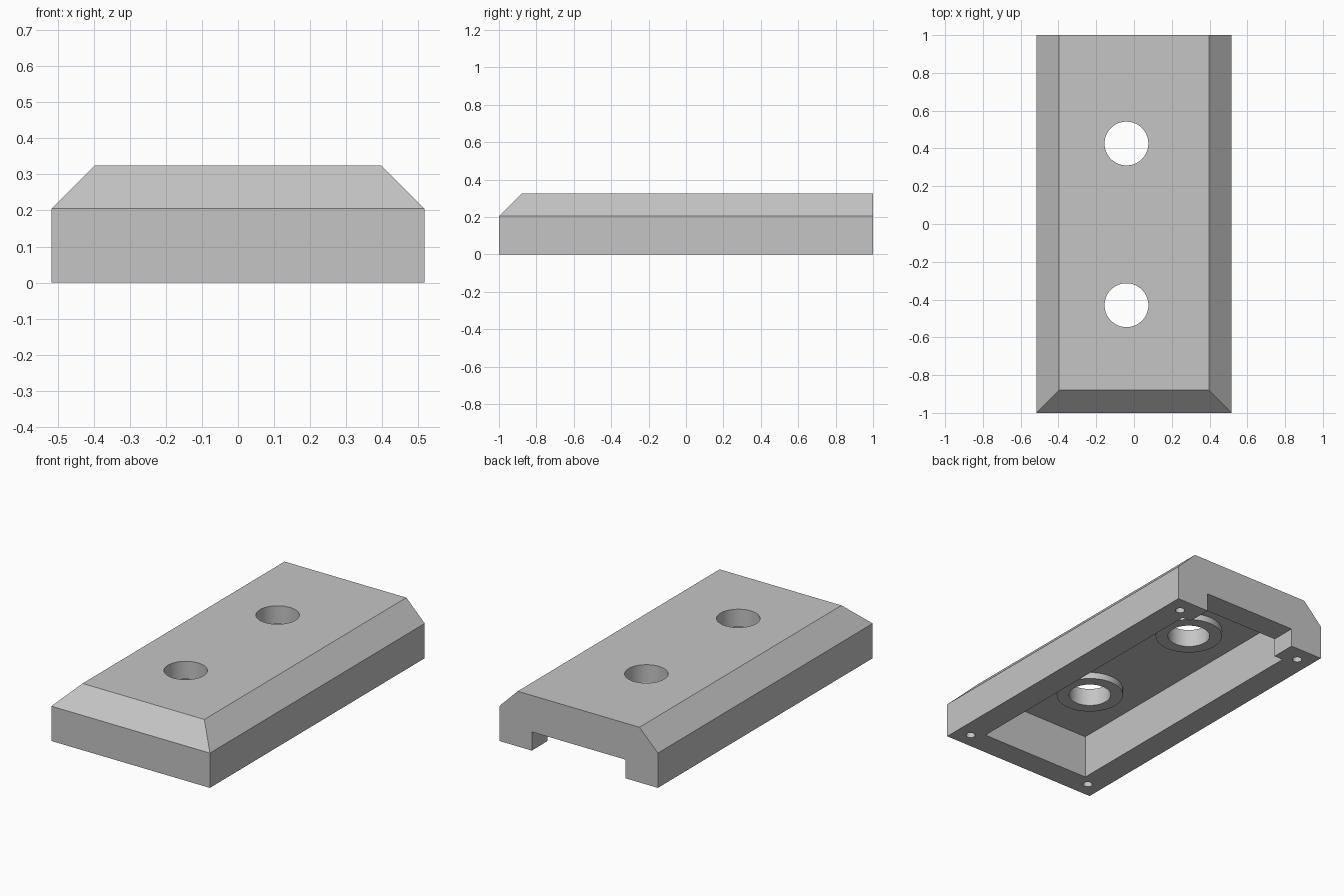
import bpy, bmesh

cube = bpy.data.objects.get("Cube")
if cube:
    bpy.data.objects.remove(cube, do_unlink=True)

grey = bpy.data.materials.new("plain_grey")
grey.use_nodes = True
colour = (0.56, 0.56, 0.56, 1)
grey.diffuse_color = colour
grey.node_tree.nodes["Principled BSDF"].inputs["Base Color"].default_value = colour


def finish(name, bm):
    bmesh.ops.recalc_face_normals(bm, faces=bm.faces)
    mesh = bpy.data.meshes.new(name)
    bm.to_mesh(mesh)
    bm.free()
    mesh.materials.append(grey)
    obj = bpy.data.objects.new(name, mesh)
    bpy.context.collection.objects.link(obj)
    return obj


def box(name, x0, x1, y0, y1, z0, z1):
    bm = bmesh.new()
    bmesh.ops.create_cube(bm, size=1)
    for v in bm.verts:
        v.co = (x1 if v.co.x > 0 else x0,
                y1 if v.co.y > 0 else y0,
                z1 if v.co.z > 0 else z0)
    return finish(name, bm)


def cylinder(name, x, y, radius, z0, z1, sides=64):
    bm = bmesh.new()
    bmesh.ops.create_cone(bm, cap_ends=True, segments=sides,
                          radius1=radius, radius2=radius, depth=z1 - z0)
    bmesh.ops.translate(bm, verts=bm.verts, vec=(x, y, (z0 + z1) / 2))
    return finish(name, bm)


def combine(target, tool, operation):
    mod = target.modifiers.new(tool.name, "BOOLEAN")
    mod.operation = operation
    mod.solver = "EXACT"
    mod.object = tool
    bpy.context.view_layer.objects.active = target
    bpy.ops.object.modifier_apply(modifier=mod.name)
    bpy.data.objects.remove(tool, do_unlink=True)


W, SHOULDER, TOP, BEVEL = 0.517, 0.205, 0.325, 0.12

# Block with sloped sides and front, and a straight back
bm = bmesh.new()
rings = []
for z, inset in ((0, 0), (SHOULDER, 0), (TOP, BEVEL)):
    w = W - inset
    rings.append([bm.verts.new((x, y, z)) for x, y in
                  ((-w, inset - 1), (w, inset - 1), (w, 1), (-w, 1))])
bm.faces.new(rings[0])
bm.faces.new(rings[2])
for low, high in zip(rings, rings[1:]):
    for i in range(4):
        j = (i + 1) % 4
        bm.faces.new((low[i], low[j], high[j], high[i]))
body = finish("cover_block", bm)

# Underside pocket and cable opening through the back
combine(body, box("pocket", -0.362, 0.362, -0.853, 0.853, -0.1, 0.258), "DIFFERENCE")
combine(body, box("back_opening", -0.305, 0.305, 0.8, 1.1, -0.1, 0.11), "DIFFERENCE")

# Round bosses under the roof, each with a hole right through
for y in (-0.43, 0.426):
    combine(body, cylinder("boss", -0.04, y, 0.184, 0.22, 0.29), "UNION")
    combine(body, cylinder("through_hole", -0.04, y, 0.116, 0.1, 0.5), "DIFFERENCE")

# Blind screw holes in the corners of the rim
for x in (-0.425, 0.425):
    for y in (-0.908, 0.905):
        combine(body, cylinder("screw_hole", x, y, 0.026, -0.1, 0.15, 32), "DIFFERENCE")

# Smooth round walls, sharp edges elsewhere
bpy.ops.object.select_all(action="DESELECT")
body.select_set(True)
bpy.context.view_layer.objects.active = body
bpy.ops.object.shade_smooth_by_angle()
